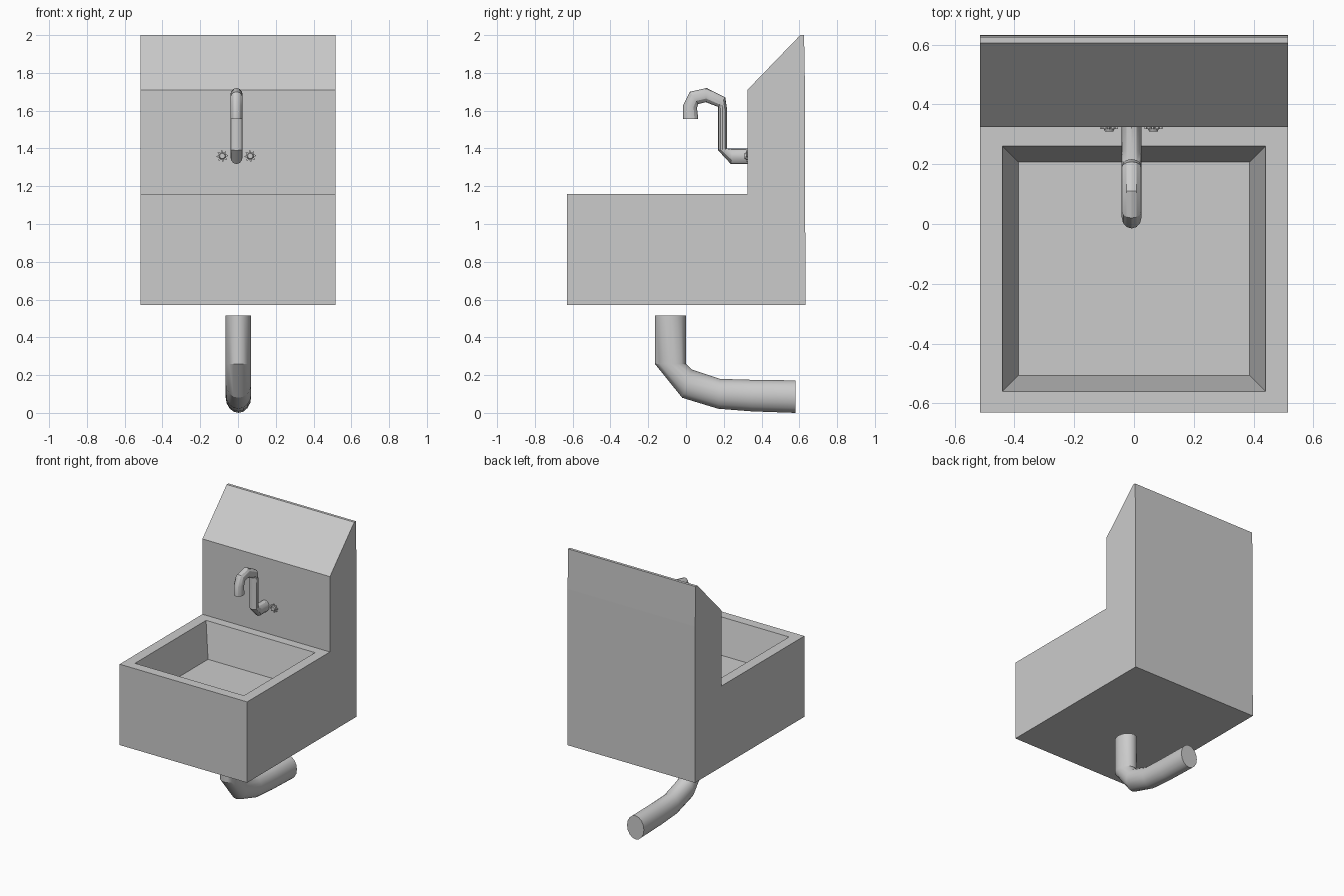
import bpy, bmesh
from math import sin, cos, pi, radians
from mathutils import Vector

if "Cube" in bpy.data.objects:
    bpy.data.objects.remove(bpy.data.objects["Cube"])

grey = bpy.data.materials.new("light_grey")
grey.use_nodes = True
colour = (0.6, 0.6, 0.6, 1)
grey.diffuse_color = colour
grey.node_tree.nodes["Principled BSDF"].inputs["Base Color"].default_value = colour


def finish(bm, name, smooth=False):
    bmesh.ops.recalc_face_normals(bm, faces=bm.faces)
    mesh = bpy.data.meshes.new(name)
    bm.to_mesh(mesh)
    bm.free()
    mesh.materials.append(grey)
    ob = bpy.data.objects.new(name, mesh)
    bpy.context.collection.objects.link(ob)
    if smooth:
        bpy.ops.object.select_all(action='DESELECT')
        ob.select_set(True)
        bpy.context.view_layer.objects.active = ob
        bpy.ops.object.shade_smooth_by_angle(angle=radians(28))
    return ob


def loft(bm, rings):
    """Skin a list of equal vertex rings and cap both ends."""
    rings = [[bm.verts.new(p) for p in ring] for ring in rings]
    n = len(rings[0])
    for a, b in zip(rings, rings[1:]):
        for i in range(n):
            j = (i + 1) % n
            bm.faces.new((a[i], a[j], b[j], b[i]))
    bm.faces.new(rings[0])
    bm.faces.new(rings[-1])


def bent_tube(name, x, half_width, pairs, sides=16):
    """Oval tube whose rings span the outer and inner (y, z) outline points."""
    rings = []
    for outer, inner in pairs:
        o, i = Vector((x, *outer)), Vector((x, *inner))
        mid, arm = (o + i) / 2, (o - i) / 2
        rings.append([mid + arm * cos(t) + Vector((half_width * sin(t), 0, 0))
                      for t in (2 * pi * k / sides for k in range(sides))])
    bm = bmesh.new()
    loft(bm, rings)
    return finish(bm, name, True)


# Sink body: side profile extruded across the width
profile = [(-0.63, 0.57), (-0.63, 1.16), (0.325, 1.16), (0.325, 1.71),
           (0.605, 2.0), (0.625, 2.0), (0.63, 1.71), (0.632, 0.57)]
bm = bmesh.new()
loft(bm, [[(x, y, z) for y, z in profile] for x in (-0.515, 0.515)])

# Basin: inset the rim face, then push a smaller floor down
bm.faces.ensure_lookup_table()
bm.normal_update()
rim = next(f for f in bm.faces if abs(f.normal.z) > 0.9
           and abs(f.calc_center_median().z - 1.16) < 0.01)
bmesh.ops.inset_region(bm, faces=[rim], thickness=0.07)
for v in rim.verts:
    v.co.x = 0.44 if v.co.x > 0 else -0.44
    v.co.y = 0.26 if v.co.y > 0 else -0.56
bmesh.ops.inset_region(bm, faces=[rim], thickness=0.075)
for v in rim.verts:
    v.co.z = 0.91
finish(bm, "sink_body")

# Drain pipe below the basin
bent_tube("drain_pipe", 0.002, 0.068, [
    ((-0.165, 0.515), (0, 0.515)), ((-0.165, 0.26), (0, 0.26)),
    ((-0.02, 0.08), (0.03, 0.23)), ((0.17, 0.022), (0.18, 0.18)),
    ((0.35, 0.008), (0.35, 0.175)), ((0.58, 0), (0.58, 0.172))])

# Gooseneck faucet from the backsplash
bent_tube("faucet", -0.008, 0.033, [
    ((0.327, 1.317), (0.327, 1.4)), ((0.238, 1.317), (0.245, 1.4)),
    ((0.17, 1.39), (0.217, 1.4)), ((0.17, 1.61), (0.217, 1.61)),
    ((0.17, 1.62), (0.208, 1.67)), ((0.105, 1.645), (0.11, 1.72)),
    ((0.065, 1.635), (0.02, 1.7)), ((0.058, 1.615), (-0.015, 1.63)),
    ((0.065, 1.555), (-0.015, 1.555))], 12)

# Lobed tap knobs on either side of the faucet
for side, x in (("right", -0.083), ("left", 0.065)):
    bm = bmesh.new()
    lobes, cap = [], []
    for y in (0.326, 0.317):
        lobes.append([(x + r * cos(t), y, 1.36 + r * sin(t)) for r, t in
                      ((0.03 if k % 4 < 2 else 0.02, 2 * pi * k / 32)
                       for k in range(32))])
    for y, r in ((0.318, 0.018), (0.309, 0.014)):
        cap.append([(x + r * cos(t), y, 1.36 + r * sin(t))
                    for t in (2 * pi * k / 12 for k in range(12))])
    loft(bm, lobes)
    loft(bm, cap)
    finish(bm, side + "_tap_knob")
